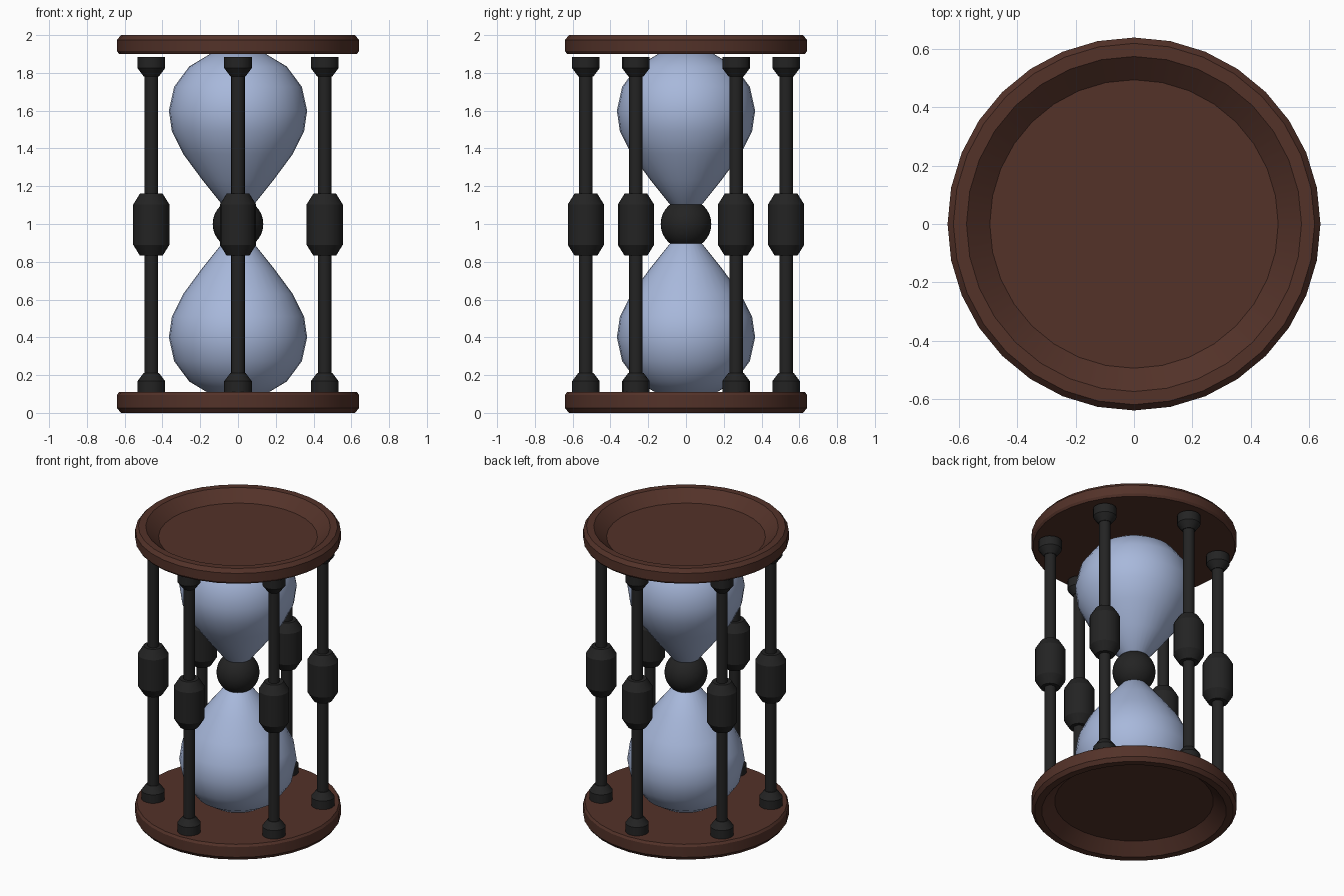
import bpy, bmesh
from math import radians, sin, cos, pi

if "Cube" in bpy.data.objects:
    bpy.data.objects.remove(bpy.data.objects["Cube"])


def material(name, rgb):
    m = bpy.data.materials.new(name)
    m.diffuse_color = (*rgb, 1)
    m.use_nodes = True
    m.node_tree.nodes["Principled BSDF"].inputs["Base Color"].default_value = m.diffuse_color
    return m


wood = material("brown_wood", (0.087, 0.032, 0.022))
iron = material("dark_iron", (0.017, 0.017, 0.017))
glass = material("blue_glass", (0.39, 0.48, 0.71))


def lathe(name, profile, sides, mat, loc=(0, 0), angle=30):
    """Spin an (r, z) profile, with both ends on the axis, around z."""
    bm = bmesh.new()
    verts = [bm.verts.new((r, 0, z)) for r, z in profile]
    edges = [bm.edges.new(pair) for pair in zip(verts, verts[1:])]
    bmesh.ops.spin(bm, geom=verts + edges, cent=(0, 0, 0), axis=(0, 0, 1),
                   angle=2 * pi, steps=sides, use_duplicate=False)
    bmesh.ops.remove_doubles(bm, verts=bm.verts, dist=0.0005)
    bmesh.ops.recalc_face_normals(bm, faces=bm.faces)
    me = bpy.data.meshes.new(name)
    bm.to_mesh(me)
    bm.free()
    me.materials.append(mat)
    ob = bpy.data.objects.new(name, me)
    ob.location = (*loc, 0)
    bpy.context.collection.objects.link(ob)
    bpy.ops.object.select_all(action='DESELECT')
    ob.select_set(True)
    bpy.context.view_layer.objects.active = ob
    bpy.ops.object.shade_smooth_by_angle(angle=radians(angle))
    return ob


def flip(profile):
    return [(r, 2 - z) for r, z in profile]


# Dished end plates: recess faces outward
def plate(t):
    return [(0, 0.07), (0.495, 0.07), (0.575, 0), (0.62, 0), (0.64, 0.025),
            (0.64, t - 0.015), (0.63, t), (0, t)]


lathe("bottom_plate", plate(0.11), 32, wood)
lathe("top_plate", flip(plate(0.1)), 32, wood)

# Glass bulbs: rounded end set in the plate, tapering to the neck
bulb = [(0.366 * sin(radians(a)), 0.4 - 0.33 * cos(radians(a)))
        for a in (0, 22.5, 45, 67.5, 90)]
bulb += [(0.35, 0.51), (0.29, 0.63), (0.19, 0.765), (0.07, 0.915), (0, 0.95)]
lathe("lower_bulb", bulb, 32, glass, angle=50)
lathe("upper_bulb", flip(bulb), 32, glass, angle=50)

# Neck ball
ball = [(0.134 * sin(pi * i / 16), 1 - 0.134 * cos(pi * i / 16)) for i in range(17)]
lathe("neck_ball", ball, 32, iron)

# Six turned posts
half = [(0, 0.108), (0.073, 0.108), (0.073, 0.168), (0.04, 0.212), (0.036, 0.212),
        (0.036, 0.832), (0.06, 0.832), (0.096, 0.89)]
post = half + [(r, 1.993 - z) for r, z in reversed(half)]
for i in range(6):
    a = radians(30 + 60 * i)
    lathe(f"post_{i + 1}", post, 16, iron, (0.53 * cos(a), 0.53 * sin(a)))
